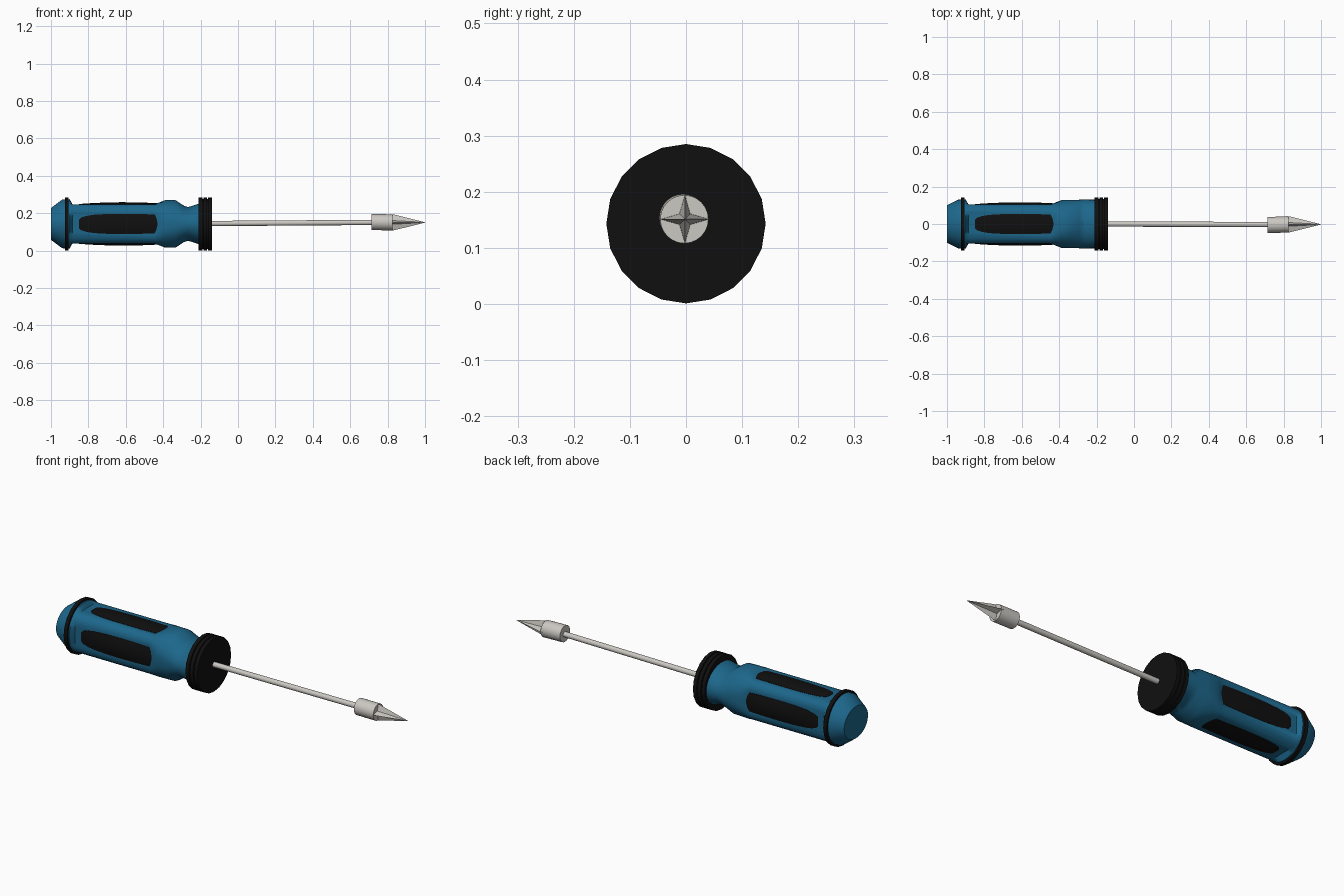
import bpy, bmesh, math

if "Cube" in bpy.data.objects:
    bpy.data.objects.remove(bpy.data.objects["Cube"])

ZC = 0.143  # height of the handle axis


def material(name, rgb):
    m = bpy.data.materials.new(name)
    m.diffuse_color = (*rgb, 1)
    m.use_nodes = True
    m.node_tree.nodes["Principled BSDF"].inputs["Base Color"].default_value = m.diffuse_color
    return m


BLUE = material("blue_plastic", (0.012, 0.135, 0.26))
BLACK = material("black_rubber", (0.005, 0.005, 0.005))
STEEL = material("steel", (0.6, 0.58, 0.54))


def loft(name, sections, mat, angle=35):
    """Skin closed cross-sections (equal point counts) and cap both ends."""
    bm = bmesh.new()
    rings = [[bm.verts.new(p) for p in s] for s in sections]
    n = len(rings[0])
    for a, b in zip(rings, rings[1:]):
        for i in range(n):
            j = (i + 1) % n
            bm.faces.new((a[i], a[j], b[j], b[i]))
    bm.faces.new(rings[0])
    bm.faces.new(rings[-1])
    bmesh.ops.remove_doubles(bm, verts=bm.verts, dist=1e-6)
    bmesh.ops.recalc_face_normals(bm, faces=bm.faces)
    me = bpy.data.meshes.new(name)
    bm.to_mesh(me)
    bm.free()
    me.materials.append(mat)
    ob = bpy.data.objects.new(name, me)
    bpy.context.collection.objects.link(ob)
    if angle:
        bpy.ops.object.select_all(action='DESELECT')
        ob.select_set(True)
        bpy.context.view_layer.objects.active = ob
        bpy.ops.object.shade_smooth_by_angle(angle=math.radians(angle))
    return ob


def section(x, ry, rz, n=20, flat=9.0, cy=0.0, cz=ZC):
    """Ellipse across the x axis, flattened on four sides at 'flat'."""
    pts = []
    for i in range(n):
        t = 2 * math.pi * i / n
        y, z = ry * math.cos(t), rz * math.sin(t)
        pts.append((x, cy + max(-flat, min(flat, y)), cz + max(-flat, min(flat, z))))
    return pts


# Handle: domed end, four-sided grip, bulge, then a notch above and below
handle = [(-1.0, .10, .085, 9), (-.94, .13, .13, 9), (-.90, .132, .132, 9),
          (-.885, .132, .132, .104), (-.45, .132, .132, .104),
          (-.425, .131, .131, .113), (-.39, .13, .13, .127), (-.335, .13, .128, .127),
          (-.29, .13, .098, 9), (-.268, .13, .09, 9), (-.24, .13, .098, 9), (-.2, .13, .112, 9)]
loft("handle", [section(x, ry, rz, 40, f) for x, ry, rz, f in handle], BLUE)

# Ring near the handle end
loft("end_ring", [section(x, .142, .142) for x in (-.926, -.906)], BLACK)

# Ribbed collar with three discs
collar = []
for k in range(3):
    x = -.21 + k * .025
    collar += [(x, .142), (x + .02, .142)]
    if k < 2:
        collar += [(x + .02, .133), (x + .025, .133)]
loft("collar", [section(x, r, r) for x, r in collar], BLACK)

# Four rubber grip pads: rounded at the back, square at the front
outline = [(-.85, .022), (-.838, .034), (-.81, .043), (-.77, .049), (-.70, .053),
           (-.62, .054), (-.52, .053), (-.44, .05), (-.418, .043)]


def pad_section(x, hw, turn):
    arch = max(0, 1 - ((x + .61) / .25) ** 2)
    local = [(-hw, .09), (-hw, .1055)]
    for u in (-.6, -.2, .2, .6):
        local.append((u * hw, .1055 + .011 * arch * (1 - u * u)))
    local += [(hw, .1055), (hw, .09)]
    c, s = math.cos(turn), math.sin(turn)
    return [(x, w * c - h * s, ZC + w * s + h * c) for w, h in local]


for k, side in enumerate(("top", "front", "bottom", "back")):
    turn = k * math.pi / 2
    loft("grip_pad_" + side, [pad_section(x, hw, turn) for x, hw in outline], BLACK)

# Shaft rises very slightly toward the bit
loft("shaft", [section(-.16, .014, .014, 16, cz=.145),
               section(.73, .014, .014, 16, cy=-.003, cz=.151)], STEEL)

# Bit holder
loft("bit_holder", [section(.715, .043, .043, 24, cy=-.005, cz=.153),
                    section(.827, .043, .043, 24, cy=-.003, cz=.151)], STEEL)


# Cross-shaped point
def star(x, r, inner):
    return [(x, -.002 + q * math.cos(i * math.pi / 4), .151 + q * math.sin(i * math.pi / 4))
            for i in range(8) for q in [r if i % 2 == 0 else inner]]


loft("cross_tip", [star(.815, .044, .014), star(.835, .042, .0135), star(1.0, .0008, .0005)],
     STEEL, 0)
